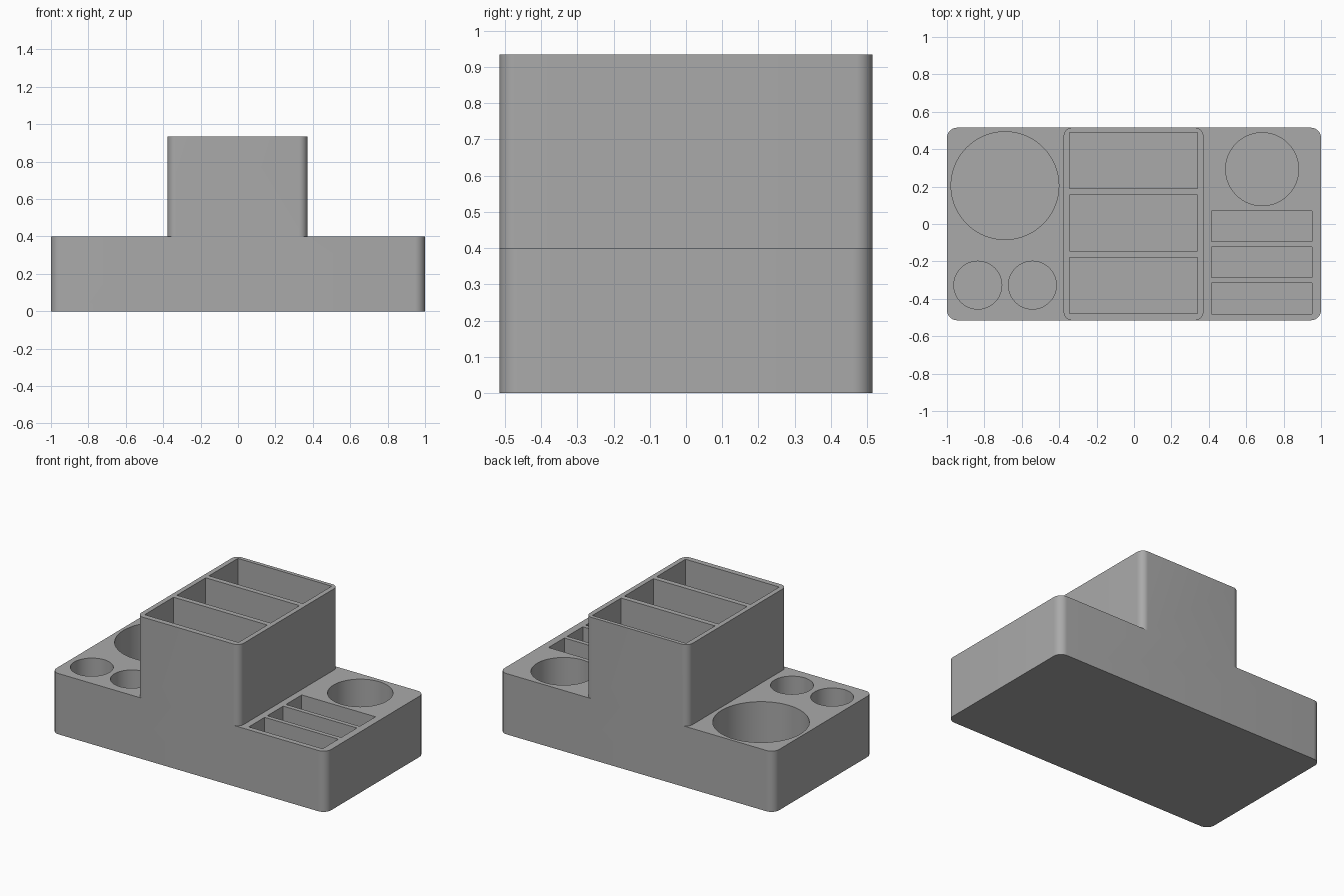
import bpy, bmesh
from math import radians, cos, sin, pi

cube = bpy.data.objects.get("Cube")
if cube:
    bpy.data.objects.remove(cube, do_unlink=True)

BASE_TOP, TOWER_TOP, FLOOR, HALF_Y = 0.40, 0.935, 0.03, 0.515

grey = bpy.data.materials.new("matte grey")
grey.use_nodes = True
colour = (0.4, 0.4, 0.4, 1)
grey.diffuse_color = colour
grey.node_tree.nodes["Principled BSDF"].inputs["Base Color"].default_value = colour


def prism(name, outline, z0, z1):
    """Extrude a closed outline upward from z0 to z1."""
    bm = bmesh.new()
    face = bm.faces.new([bm.verts.new((x, y, z0)) for x, y in outline])
    top = bmesh.ops.extrude_face_region(bm, geom=[face])["geom"]
    bmesh.ops.translate(bm, vec=(0, 0, z1 - z0),
                        verts=[v for v in top if isinstance(v, bmesh.types.BMVert)])
    bmesh.ops.recalc_face_normals(bm, faces=bm.faces)
    mesh = bpy.data.meshes.new(name)
    bm.to_mesh(mesh)
    bm.free()
    mesh.materials.append(grey)
    obj = bpy.data.objects.new(name, mesh)
    bpy.context.collection.objects.link(obj)
    return obj


def rectangle(x0, x1, y0, y1):
    return [(x0, y0), (x1, y0), (x1, y1), (x0, y1)]


def rounded(x0, x1, y0, y1, r, steps=10):
    corners = [(x1 - r, y1 - r), (x0 + r, y1 - r), (x0 + r, y0 + r), (x1 - r, y0 + r)]
    return [(cx + r * cos(a), cy + r * sin(a))
            for q, (cx, cy) in enumerate(corners)
            for a in [(q + i / steps) * pi / 2 for i in range(steps + 1)]]


def circle(cx, cy, r, sides=96):
    return [(cx + r * cos(2 * pi * i / sides), cy + r * sin(2 * pi * i / sides))
            for i in range(sides)]


def boolean(target, other, operation):
    mod = target.modifiers.new(operation.title(), "BOOLEAN")
    mod.operation, mod.solver, mod.object = operation, "EXACT", other
    bpy.context.view_layer.objects.active = target
    bpy.ops.object.modifier_apply(modifier=mod.name)
    bpy.data.objects.remove(other, do_unlink=True)


# Wide tray with the tall centre block standing on it
organiser = prism("desk_organiser", rounded(-1, 1, -HALF_Y, HALF_Y, 0.055), 0, BASE_TOP)
tower = prism("centre_block", rounded(-0.376, 0.371, -HALF_Y, HALF_Y, 0.045),
              BASE_TOP, TOWER_TOP)
boolean(organiser, tower, "UNION")

# Pocket outlines: three tall bins, three slots, four round cups
pockets = []
for i in range(3):
    y = -0.479 + i * 0.3345
    pockets.append(("bin", rectangle(-0.344, 0.339, y, y + 0.3), TOWER_TOP))
    y = -0.48 + i * 0.193
    pockets.append(("slot", rectangle(0.415, 0.952, y, y + 0.164), BASE_TOP))
for cx, cy, r in [(-0.69, 0.205, 0.288), (-0.835, -0.327, 0.128),
                  (-0.543, -0.327, 0.128), (0.685, 0.293, 0.195)]:
    pockets.append(("cup", circle(cx, cy, r), BASE_TOP))

for name, outline, top in pockets:
    cutter = prism(name + "_cutter", outline, FLOOR, top + 0.05)
    cutter.hide_render = True
    boolean(organiser, cutter, "DIFFERENCE")

# Smooth rounded corners and cups, crisp rims
bpy.ops.object.select_all(action="DESELECT")
organiser.select_set(True)
bpy.context.view_layer.objects.active = organiser
bpy.ops.object.shade_smooth_by_angle(angle=radians(30))
